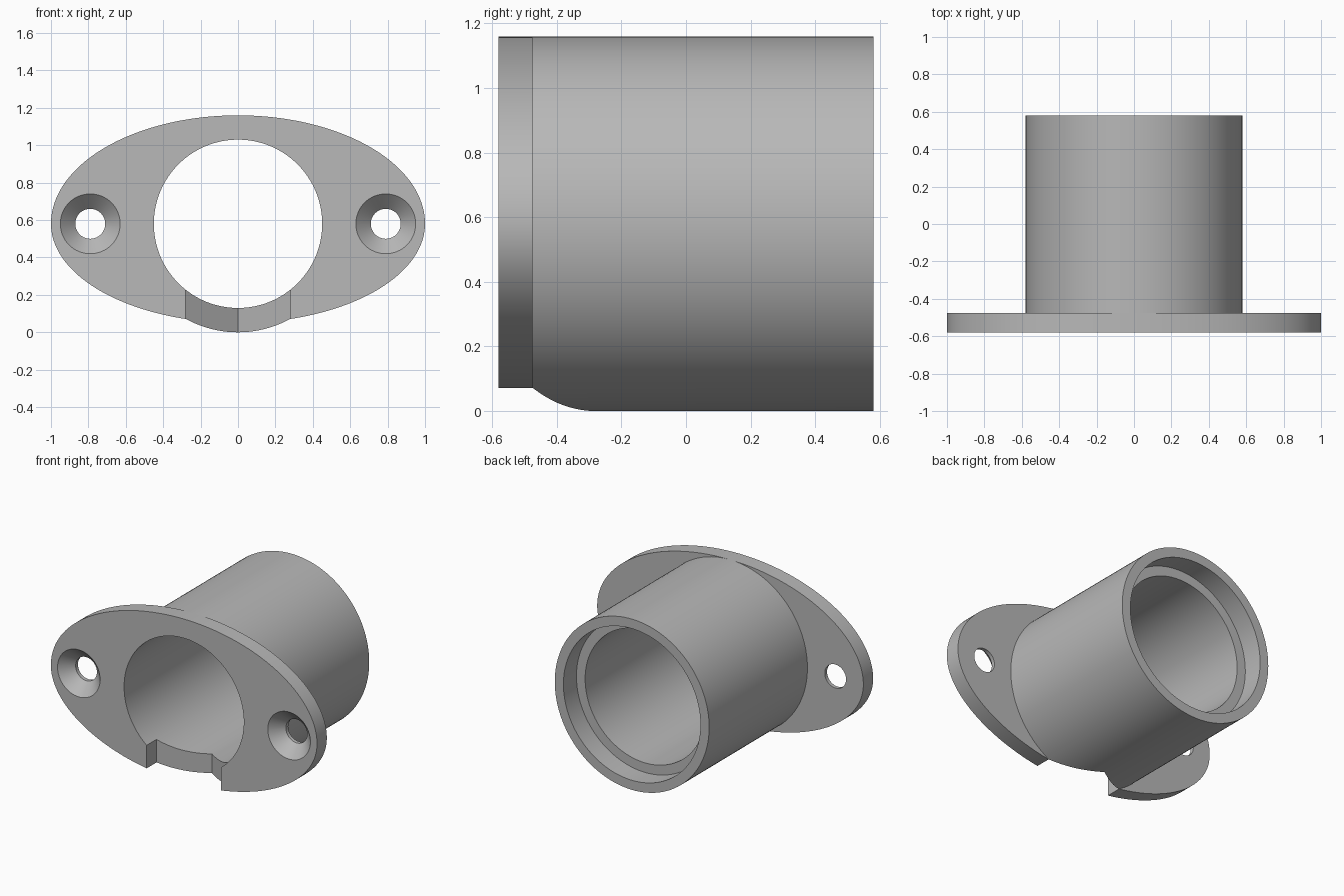
import bpy
import bmesh
from math import cos, sin, pi
from mathutils import Vector

cube = bpy.data.objects.get("Cube")
if cube:
    bpy.data.objects.remove(cube, do_unlink=True)

# Main dimensions
AXIS_Z = 0.58
FRONT, SEAT, BACK = -0.58, -0.475, 0.58
OUTER, BORE, COUNTERBORE = 0.58, 0.45, 0.515
NOTCH = 0.28
SCREW_X = 0.79

grey = bpy.data.materials.new("plain grey")
grey.use_nodes = True
grey.diffuse_color = (0.48, 0.48, 0.48, 1)
grey.node_tree.nodes["Principled BSDF"].inputs["Base Color"].default_value = (0.48, 0.48, 0.48, 1)


def finish(name, bm):
    bmesh.ops.remove_doubles(bm, verts=bm.verts, dist=1e-5)
    bmesh.ops.recalc_face_normals(bm, faces=bm.faces)
    mesh = bpy.data.meshes.new(name)
    bm.to_mesh(mesh)
    bm.free()
    mesh.materials.append(grey)
    obj = bpy.data.objects.new(name, mesh)
    bpy.context.collection.objects.link(obj)
    return obj


def lathe(name, profile, x=0, closed=False, steps=128):
    """Turn (radius, y) points around an axis running along y."""
    bm = bmesh.new()
    verts = [bm.verts.new((x + r, y, AXIS_Z)) for r, y in profile]
    edges = [bm.edges.new(pair) for pair in zip(verts, verts[1:])]
    if closed:
        edges.append(bm.edges.new((verts[-1], verts[0])))
    bmesh.ops.spin(bm, geom=verts + edges, cent=(x, 0, AXIS_Z), axis=(0, 1, 0),
                   angle=2 * pi, steps=steps)
    return finish(name, bm)


def prism(name, points, offset):
    bm = bmesh.new()
    face = bm.faces.new([bm.verts.new(p) for p in points])
    new = bmesh.ops.extrude_face_region(bm, geom=[face], use_keep_orig=True)["geom"]
    moved = [g for g in new if isinstance(g, bmesh.types.BMVert)]
    bmesh.ops.translate(bm, verts=moved, vec=Vector(offset))
    return finish(name, bm)


def activate(obj):
    bpy.ops.object.select_all(action="DESELECT")
    obj.select_set(True)
    bpy.context.view_layer.objects.active = obj


def cut(obj, cutter):
    mod = obj.modifiers.new("cut", "BOOLEAN")
    mod.operation = "DIFFERENCE"
    mod.solver = "EXACT"
    mod.object = cutter
    activate(obj)
    bpy.ops.object.modifier_apply(modifier=mod.name)


# Oval mounting flange, slightly shallower below the axis
outline = []
for i in range(160):
    a = 2 * pi * i / 160
    height = OUTER if sin(a) > 0 else 0.53
    outline.append((cos(a), FRONT, AXIS_Z + height * sin(a)))
flange = prism("mounting_flange", outline, (0, SEAT - FRONT, 0))

# Tube with a stepped recess at the back
step = BACK - 0.14
tube = lathe("tube", [(BORE, SEAT), (OUTER, SEAT), (OUTER, BACK),
                      (COUNTERBORE, BACK), (COUNTERBORE, step), (BORE, step)], closed=True)

# Cutters: bore, countersunk screw holes, pointed drain notch
bore = lathe("bore_cutter", [(0, -0.7), (BORE, -0.7), (BORE, -0.3), (0, -0.3)])
screws = [lathe("screw_hole_cutter", [(0, -0.6), (0.18, -0.6), (0.08, -0.5),
                                      (0.08, -0.4), (0, -0.4)], x=side * SCREW_X, steps=64)
          for side in (-1, 1)]
notch = prism("notch_cutter", [(-NOTCH, -0.7, -0.2), (NOTCH, -0.7, -0.2), (NOTCH, SEAT, -0.2),
                               (0, -0.28, -0.2), (-NOTCH, SEAT, -0.2)], (0, 0, 0.6))

for cutter in [bore, *screws, notch]:
    cut(flange, cutter)
cut(tube, notch)
for cutter in [bore, *screws, notch]:
    bpy.data.objects.remove(cutter, do_unlink=True)

for part in (flange, tube):
    activate(part)
    bpy.ops.object.shade_smooth_by_angle(angle=pi / 6)
